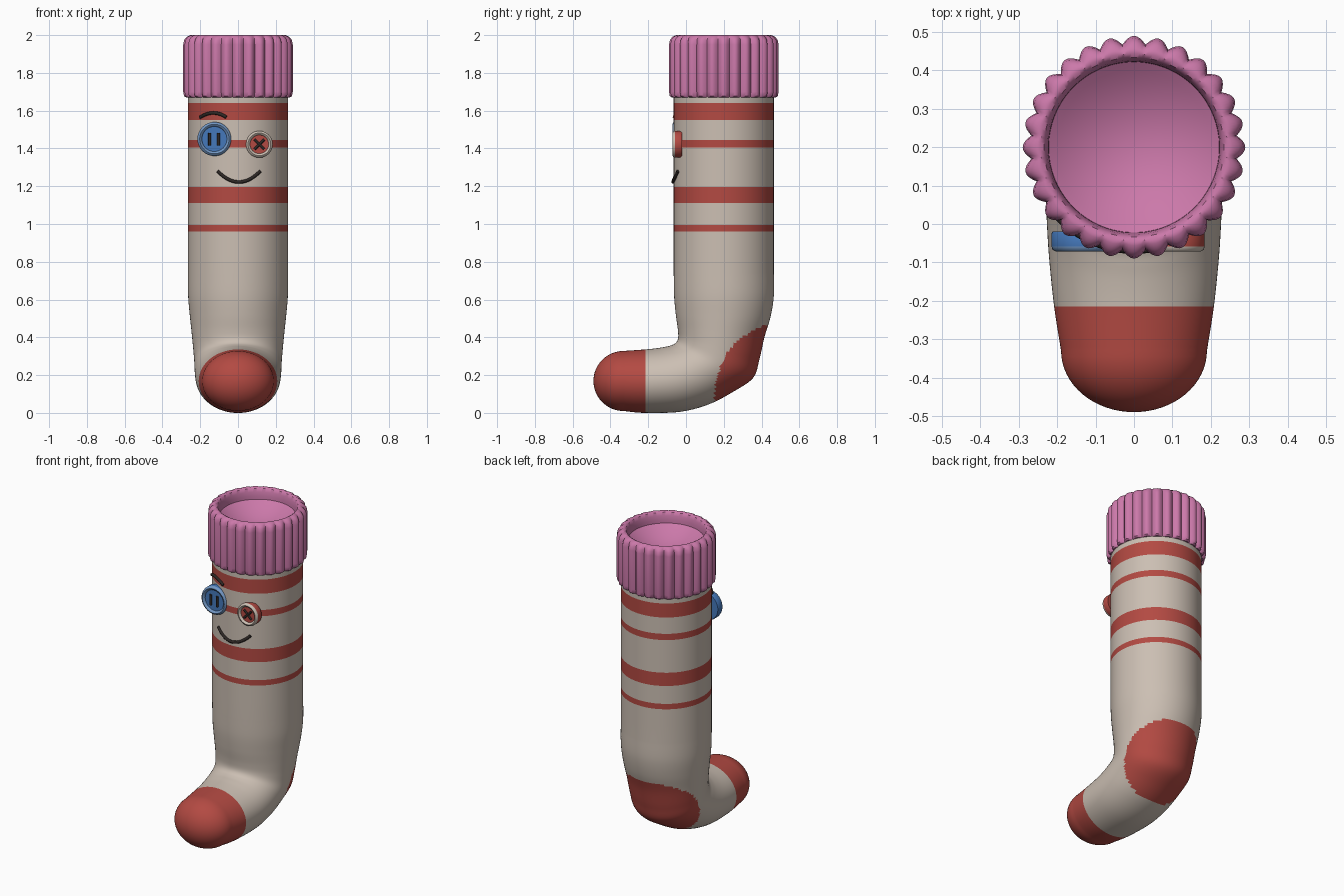
import bpy, bmesh, math
from mathutils import Vector

cube = bpy.data.objects.get("Cube")
if cube:
    bpy.data.objects.remove(cube)


def material(name, rgb):
    m = bpy.data.materials.new(name)
    m.use_nodes = True
    m.diffuse_color = (*rgb, 1)
    m.node_tree.nodes["Principled BSDF"].inputs["Base Color"].default_value = (*rgb, 1)
    return m


CREAM = material("cream", (0.60, 0.52, 0.45))
RED = material("red", (0.45, 0.068, 0.055))
PINK = material("pink", (0.60, 0.19, 0.40))
BLUE = material("blue", (0.06, 0.19, 0.50))
PALE_BLUE = material("pale blue", (0.17, 0.31, 0.55))
DARK = material("dark thread", (0.026, 0.02, 0.018))

AXIS_Y, LEG_R = 0.2, 0.265


def finish(bm, name, mats, rule=None, angle=50):
    bmesh.ops.recalc_face_normals(bm, faces=bm.faces)
    if rule:
        for f in bm.faces:
            f.material_index = rule(f.calc_center_median())
    mesh = bpy.data.meshes.new(name)
    bm.to_mesh(mesh)
    bm.free()
    ob = bpy.data.objects.new(name, mesh)
    bpy.context.collection.objects.link(ob)
    for m in mats:
        mesh.materials.append(m)
    bpy.ops.object.select_all(action='DESELECT')
    ob.select_set(True)
    bpy.context.view_layer.objects.active = ob
    bpy.ops.object.shade_smooth_by_angle(angle=math.radians(angle))
    return ob


def loft(rings):
    """Skin a list of point rings and cap both ends."""
    bm = bmesh.new()
    loops = [[bm.verts.new(p) for p in ring] for ring in rings]
    for a, b in zip(loops, loops[1:]):
        for i in range(len(a)):
            j = (i + 1) % len(a)
            bm.faces.new((a[i], a[j], b[j], b[i]))
    bm.faces.new(loops[0])
    bm.faces.new(loops[-1])
    return bm


# Sock body: sections as (front y, front z, back y, back z, half width)
SIDES = 96
stripes = [(0.96, 0.995), (1.11, 1.195), (1.405, 1.445), (1.55, 1.64)]
levels = [1.72] + sorted((z for s in stripes for z in s), reverse=True) + [0.85]
sections = [(-0.065, z, 0.465, z, LEG_R) for z in levels]

bend = [
    (-0.065, 0.74, 0.465, 0.74, 0.265),
    (-0.063, 0.62, 0.465, 0.62, 0.264),
    (-0.054, 0.52, 0.448, 0.51, 0.255),
    (-0.043, 0.44, 0.415, 0.40, 0.245),
    (-0.042, 0.395, 0.388, 0.28, 0.237),
    (-0.055, 0.37, 0.355, 0.185, 0.232),
    (-0.08, 0.357, 0.25, 0.112, 0.23),
    (-0.11, 0.35, 0.12, 0.045, 0.227),
    (-0.15, 0.343, -0.03, 0.006, 0.221),
    (-0.215, 0.336, -0.215, 0.0, 0.208),
    (-0.33, 0.328, -0.33, 0.01, 0.19),
]


def catmull(p0, p1, p2, p3, t):
    return tuple(0.5 * (2 * b + (c - a) * t + (2 * a - 5 * b + 4 * c - d) * t ** 2
                        + (3 * b - a - 3 * c + d) * t ** 3)
                 for a, b, c, d in zip(p0, p1, p2, p3))


padded = [bend[0]] + bend + [bend[-1]]
STEPS = 7
for k in range(len(bend) - 1):
    sections += [catmull(*padded[k:k + 4], s / STEPS) for s in range(STEPS)]
for s in range(16):  # rounded toe
    a = s / 16 * math.pi / 2 + 0.001
    y, h = -0.33 - 0.16 * math.sin(a), 0.159 * math.cos(a)
    sections.append((y, 0.169 + h, y, 0.169 - h, 0.19 * math.cos(a)))
sections.append((-0.49, 0.171, -0.49, 0.167, 0.002))


def section_ring(s):
    front, back = Vector((0, s[0], s[1])), Vector((0, s[2], s[3]))
    mid, half = (front + back) / 2, (front - back) / 2
    return [mid + half * math.cos(a) + Vector((s[4] * math.sin(a), 0, 0))
            for a in (2 * math.pi * i / SIDES for i in range(SIDES))]


def sock_colour(c):
    striped = any(lo < c.z < hi for lo, hi in stripes)
    toe = c.y < -0.215 and c.z < 0.5
    heel = Vector((c.x * 0.8, c.y - 0.385, c.z - 0.2)).length < 0.275
    return int(striped or toe or heel)


finish(loft([section_ring(s) for s in sections]), "sock_body", [CREAM, RED], sock_colour)

# Ribbed cuff: profile as (radius, z, rib strength), ending in a shallow bowl
profile = [(0.25, 1.685, 0), (0.255, 1.672, 0.2), (0.262, 1.67, 0.6), (0.267, 1.677, 0.9),
           (0.269, 1.70, 1), (0.269, 1.95, 1), (0.266, 1.975, 0.9), (0.26, 1.99, 0.6),
           (0.25, 1.999, 0.3), (0.243, 2.0, 0.1), (0.234, 1.994, 0), (0.227, 1.975, 0),
           (0.223, 1.95, 0), (0.222, 1.93, 0)]
for i in range(1, 11):
    r = 0.222 * (1 - i / 10.05)
    profile.append((r, 1.85 + 0.08 * (r / 0.222) ** 2, 0))
RIBS, PER_RIB = 28, 8


def cuff_ring(radius, z, strength):
    ring = []
    for i in range(RIBS * PER_RIB):
        a = 2 * math.pi * i / (RIBS * PER_RIB)
        r = radius + 0.021 * strength * abs(math.cos(a * RIBS / 2))
        ring.append((r * math.cos(a), AXIS_Y + r * math.sin(a), z))
    return ring


finish(loft([cuff_ring(*p) for p in profile]), "ribbed_cuff", [PINK], angle=40)


# Buttons: a lathe around y, with a raised rim of a second colour
def button(name, x, z, outline, mats, rim_from):
    rings = []
    for r, y in outline:
        rings.append([(x + r * math.cos(a), y, z + r * math.sin(a))
                      for a in (2 * math.pi * i / 48 for i in range(48))])
    finish(loft(rings), name, mats,
           lambda c: int(math.hypot(c.x - x, c.z - z) > rim_from and c.y < -0.055))


def button_outline(r, inner):
    mid = (r + inner) / 2
    return [(r * 0.97, -0.02), (r, -0.025), (r, -0.058), (r * 0.97, -0.067), (mid, -0.072),
            (inner + 0.003, -0.068), (inner, -0.06)]


button("blue_button_eye", -0.125, 1.45, button_outline(0.09, 0.066), [BLUE, PALE_BLUE], 0.065)
button("red_button_eye", 0.113, 1.422, button_outline(0.071, 0.049), [RED, CREAM], 0.048)


# Threads: round tubes along short paths
def thread(name, points, radius):
    curve = bpy.data.curves.new(name, 'CURVE')
    curve.dimensions = '3D'
    curve.bevel_depth = radius
    curve.bevel_resolution = 2
    curve.use_fill_caps = True
    spline = curve.splines.new('POLY')
    spline.points.add(len(points) - 1)
    for p, co in zip(spline.points, points):
        p.co = (*co, 1)
    curve.materials.append(DARK)
    ob = bpy.data.objects.new(name, curve)
    bpy.context.collection.objects.link(ob)


def arc_on_leg(x0, x1, z_end, z_mid, n=14):
    points = []
    for i in range(n + 1):
        u = 2 * i / n - 1
        x = (x0 + x1) / 2 + u * (x1 - x0) / 2
        y = AXIS_Y - math.sqrt((LEG_R + 0.004) ** 2 - x * x)
        points.append((x, y, z_mid + (z_end - z_mid) * u * u))
    return points


thread("smile", arc_on_leg(-0.108, 0.118, 1.28, 1.222), 0.009)
thread("eyebrow", arc_on_leg(-0.2, -0.062, 1.565, 1.588), 0.009)
for side, x in (("right", -0.15), ("left", -0.103)):
    thread(f"blue_button_stitch_{side}", [(x, -0.062, 1.415), (x, -0.062, 1.482)], 0.008)
for name, s in (("rising", 1), ("falling", -1)):
    thread(f"red_button_stitch_{name}",
           [(0.113 - 0.026, -0.062, 1.422 - 0.026 * s), (0.113 + 0.026, -0.062, 1.422 + 0.026 * s)], 0.007)
